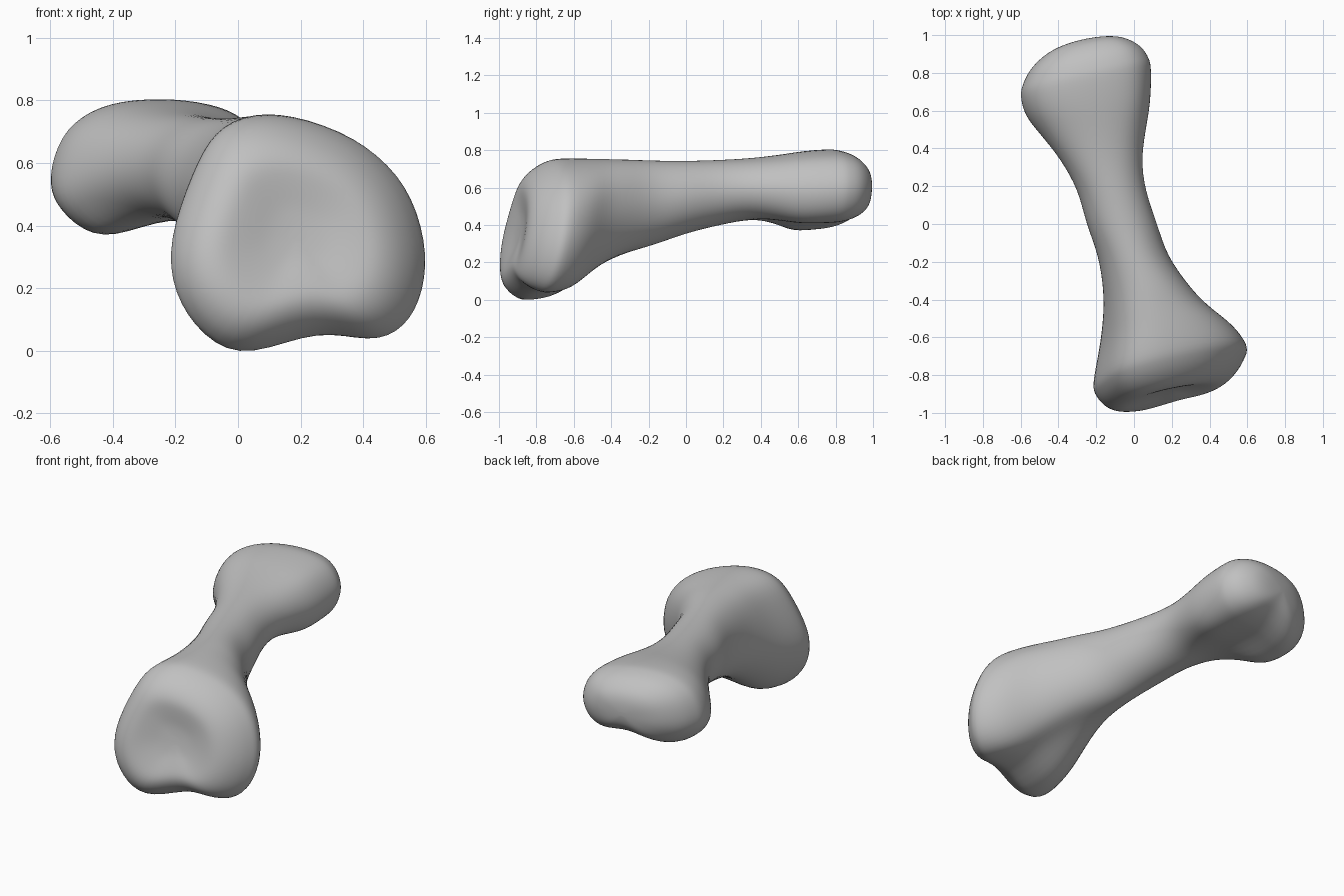
import bpy, bmesh, math
from mathutils import Vector

cube = bpy.data.objects.get("Cube")
if cube:
    bpy.data.objects.remove(cube)

# Cross-sections in a unit box, counter-clockwise from the bottom middle
KNEE = [(.58, .085), (.82, .06), (.957, .18), (1, .42), (.92, .7), (.72, .9),
        (.43, 1), (.21, .95), (.09, .75), (0, .42), (.07, .16), (.27, 0)]
HEAD = [(.54, .13), (.81, .1), (.95, .24), (1, .5), (.95, .75), (.83, .92),
        (.58, 1), (.28, .97), (.08, .78), (0, .43), (.05, .18), (.23, 0)]
SHAFT = [(.5 + .5 * math.sin(i * math.pi / 6), .5 - .5 * math.cos(i * math.pi / 6))
         for i in range(12)]

# Stations: y, left, right, bottom, top, end shape, end weight, lean in x, lean in z
STATIONS = [
    (-.715, -.225, .6, 0, .768, KNEE, 1, .25, .19),
    (-.58, -.193, .52, .03, .768, KNEE, .9, .2, .17),
    (-.45, -.17, .39, .145, .766, KNEE, .6, .14, .13),
    (-.32, -.167, .29, .24, .763, KNEE, .25, .06, .06),
    (-.15, -.195, .18, .305, .757, SHAFT, 0, 0, 0),
    (.02, -.255, .12, .365, .755, SHAFT, 0, 0, 0),
    (.2, -.305, .06, .41, .76, SHAFT, 0, 0, 0),
    (.36, -.395, .042, .43, .77, HEAD, .2, 0, .04),
    (.5, -.495, .06, .41, .787, HEAD, .6, .04, .08),
    (.63, -.578, .085, .375, .806, HEAD, 1, .1, .1),
    (.77, -.605, .09, .38, .816, HEAD, .9, .2, .06),
]
# End caps: ring scale and push outward (the front one is dished)
FRONT_CAP = [(.955, .062), (.875, .112), (.755, .155), (.6, .177), (.41, .168), (.22, .154), (.04, .15)]
BACK_CAP = [(.96, .06), (.88, .112), (.76, .155), (.59, .193), (.4, .215), (.2, .225), (.04, .228)]


def ring(station, scale=1, push=0):
    y, x0, x1, z0, z1, shape, w, kx, kz = station
    cx, cz = (x0 + x1) / 2, (z0 + z1) / 2
    points = []
    for (a, b), (c, d) in zip(shape, SHAFT):
        dx = (a * w + c * (1 - w) - .5) * (x1 - x0) * scale
        dz = (b * w + d * (1 - w) - .5) * (z1 - z0) * scale
        points.append(Vector((cx + dx, y + kx * dx + kz * dz + push, cz + dz)))
    return points


def spline(a, b, c, d, t):
    return b + .5 * t * ((c - a) + t * ((2 * a - 5 * b + 4 * c - d) + t * (3 * (b - c) + d - a)))


def refine_ring(points, steps=5):
    n = len(points)
    return [spline(*(points[(i + k) % n] for k in (-1, 0, 1, 2)), s / steps)
            for i in range(n) for s in range(steps)]


def refine_length(rings, steps=4):
    last = len(rings) - 1
    out = []
    for i in range(last):
        near = [rings[min(max(i + k, 0), last)] for k in (-1, 0, 1, 2)]
        for s in range(steps):
            out.append([spline(*p, s / steps) for p in zip(*near)])
    return out + [rings[last]]


# Loft the whole bone as one skin
cage = [ring(STATIONS[0], s, -p) for s, p in reversed(FRONT_CAP)]
cage += [ring(s) for s in STATIONS]
cage += [ring(STATIONS[-1], s, p) for s, p in BACK_CAP]
rings = refine_length([refine_ring(r) for r in cage])

bm = bmesh.new()
loops = [[bm.verts.new(p) for p in r] for r in rings]
n = len(loops[0])
for lower, upper in zip(loops, loops[1:]):
    for i in range(n):
        j = (i + 1) % n
        bm.faces.new((lower[i], lower[j], upper[j], upper[i]))
for end in (loops[0], loops[-1]):
    bm.faces.new(end)
for _ in range(6):
    bmesh.ops.smooth_vert(bm, verts=bm.verts, factor=.5, use_axis_x=True,
                          use_axis_y=True, use_axis_z=True)
bmesh.ops.recalc_face_normals(bm, faces=bm.faces)

# Settle on the floor and centre
for axis in range(3):
    values = [v.co[axis] for v in bm.verts]
    low, high = min(values), max(values)
    for v in bm.verts:
        v.co[axis] -= low if axis == 2 else (low + high) / 2

mesh = bpy.data.meshes.new("bone")
bm.to_mesh(mesh)
bm.free()
bone = bpy.data.objects.new("bone", mesh)
bpy.context.collection.objects.link(bone)
for face in mesh.polygons:
    face.use_smooth = True

# Plain grey
grey = bpy.data.materials.new("bone grey")
grey.use_nodes = True
color = (.53, .53, .53, 1)
grey.diffuse_color = color
grey.node_tree.nodes["Principled BSDF"].inputs["Base Color"].default_value = color
mesh.materials.append(grey)
